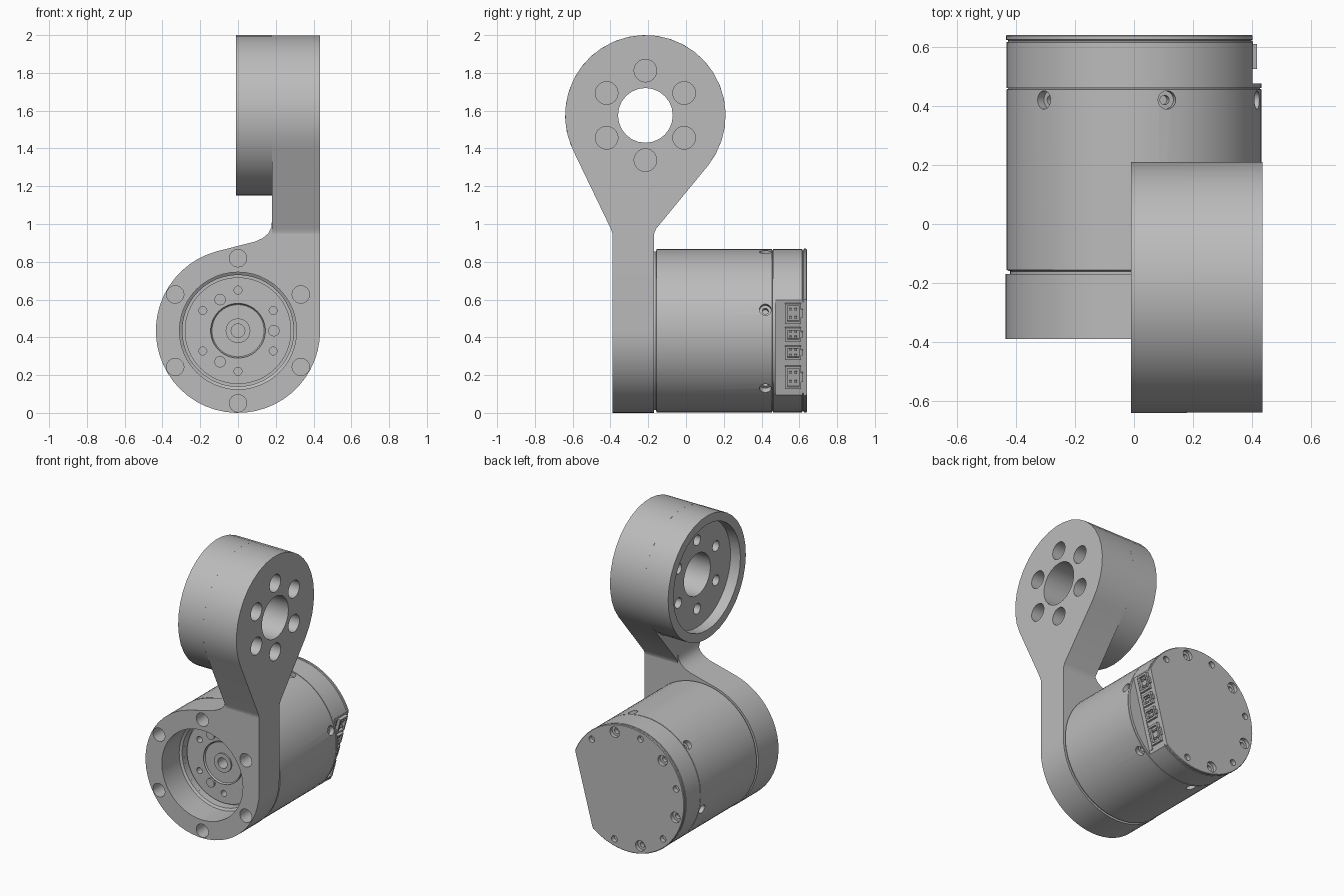
import bpy, bmesh
from math import sin, cos, pi, radians, acos, atan2, hypot
from mathutils import Vector, Matrix

if "Cube" in bpy.data.objects:
    bpy.data.objects.remove(bpy.data.objects["Cube"])

grey = bpy.data.materials.new("machined_grey")
grey.use_nodes = True
grey.diffuse_color = (0.5, 0.5, 0.5, 1)
grey.node_tree.nodes["Principled BSDF"].inputs["Base Color"].default_value = (0.5, 0.5, 0.5, 1)

R = 0.435                                # motor radius and motor axis height
HUB = Vector((0, 0, R))
EYE_Y, EYE_Z, EYE_R = -0.215, 1.575, 0.425
ARM_IN, ARM_OUT = 0.18, R                # arm thickness along x
FRONT, BACK = -0.39, -0.17               # clamp plate along y
Y = Vector((0, 1, 0))
X = Vector((1, 0, 0))


def finish(bm, name):
    bmesh.ops.remove_doubles(bm, verts=bm.verts, dist=1e-5)
    bmesh.ops.recalc_face_normals(bm, faces=bm.faces)
    mesh = bpy.data.meshes.new(name)
    bm.to_mesh(mesh)
    bm.free()
    ob = bpy.data.objects.new(name, mesh)
    bpy.context.scene.collection.objects.link(ob)
    mesh.materials.append(grey)
    return ob


def arc(cx, cy, r, a, b, n):
    return [(cx + r * cos(a + (b - a) * i / n), cy + r * sin(a + (b - a) * i / n))
            for i in range(n + 1)]


def prism(name, outline, axis, lo, hi):
    """Extrude an outline along x (points are y, z) or y (points are x, z)."""
    bm = bmesh.new()
    verts = [bm.verts.new((lo, p, q) if axis == "x" else (p, lo, q)) for p, q in outline]
    face = bm.faces.new(verts)
    new = bmesh.ops.extrude_face_region(bm, geom=[face])["geom"]
    shift = (X if axis == "x" else Y) * (hi - lo)
    bmesh.ops.translate(bm, vec=shift, verts=[g for g in new if isinstance(g, bmesh.types.BMVert)])
    return finish(bm, name)


def lathe(name, profile, steps):
    """Spin (radius, y) points about the motor axis."""
    bm = bmesh.new()
    verts = [bm.verts.new(HUB + Vector((r, y, 0))) for r, y in profile]
    edges = [bm.edges.new(pair) for pair in zip(verts, verts[1:])]
    bmesh.ops.spin(bm, geom=verts + edges, cent=HUB, axis=Y, angle=2 * pi, steps=steps)
    return finish(bm, name)


def rods(name, items):
    """Many cylinders in one mesh: (start, end, radius)."""
    bm = bmesh.new()
    for a, b, r in items:
        m = Matrix.Translation((a + b) / 2) @ (b - a).to_track_quat("Z", "Y").to_matrix().to_4x4()
        bmesh.ops.create_cone(bm, cap_ends=True, segments=24, radius1=r, radius2=r,
                              depth=(b - a).length, matrix=m)
    return finish(bm, name)


def boxes(name, items, matrix):
    """Many boxes in one mesh: (centre, size), placed by a matrix."""
    bm = bmesh.new()
    for c, s in items:
        m = matrix @ Matrix.Translation(c) @ Matrix.Diagonal((*s, 1))
        bmesh.ops.create_cube(bm, size=1, matrix=m)
    return finish(bm, name)


def cut(target, cutter, keep=False):
    mod = target.modifiers.new("cut", "BOOLEAN")
    mod.operation, mod.solver, mod.object, mod.use_self = "DIFFERENCE", "EXACT", cutter, True
    deps = bpy.context.evaluated_depsgraph_get()
    mesh = bpy.data.meshes.new_from_object(target.evaluated_get(deps))
    target.modifiers.clear()
    target.data = mesh
    if not keep:
        bpy.data.objects.remove(cutter)


def polar(r, degrees, y):
    """Point around the motor axis."""
    a = radians(degrees)
    return HUB + Vector((r * cos(a), y, r * sin(a)))


def eye(r, degrees, x):
    """Point around the upper eye axis."""
    a = radians(degrees)
    return Vector((x, EYE_Y + r * cos(a), EYE_Z + r * sin(a)))


# Clamp plate around the motor, with the neck rising on one side
outline = arc(0, R, R, 0, -radians(255), 36)
outline += [(0.09, 0.907), (0.13, 0.925), (0.16, 0.95), (0.176, 0.98), (ARM_IN, 1.02),
            (ARM_IN, 1.05), (ARM_OUT, 1.05)]
clamp = prism("clamp_plate", outline, "y", FRONT, BACK)
bore = [(polar(0, 0, -0.5), polar(0, 0, 0), 0.3)]
cut(clamp, lathe("bore_cutter", [(0, -0.5), (0.31, -0.5), (0.31, -0.2), (0.295, -0.19),
                                 (0.295, 0), (0, 0)], 48))
cut(clamp, rods("clamp_bolt_cutter", [(polar(0.384, a, -0.5), polar(0.384, a, -0.27), 0.046)
                                      for a in range(30, 390, 60)]))

# Teardrop arm: tangent lines from the neck to the eye circle
def tangent(y, z, side):
    dy, dz = y - EYE_Y, z - EYE_Z
    return atan2(dz, dy) + side * acos(EYE_R / hypot(dy, dz))

start = tangent(BACK, 0.95, 1)
stop = tangent(FRONT, 0.95, -1) + 2 * pi
outline = [(FRONT, 0.93), (BACK, 0.93), (BACK, 0.945), (BACK + 0.012, 0.975)]
outline += arc(EYE_Y, EYE_Z, EYE_R, start, stop, 24) + [(FRONT - 0.008, 0.975), (FRONT, 0.95)]
arm = prism("teardrop_arm", outline, "x", ARM_IN, ARM_OUT)
ring = prism("eye_ring", arc(EYE_Y, EYE_Z, EYE_R, start, start + 2 * pi, 36)[:-1],
             "x", -0.01, ARM_IN)

# Eye openings: through hole, outer counterbores, inner recess and its bolt holes
hole = rods("eye_hole_cutter", [(eye(0, 0, -0.2), eye(0, 0, 0.6), 0.145)])
cut(ring, hole, keep=True)
cut(arm, hole)
angles = range(30, 390, 60)
cut(arm, rods("eye_bolt_cutter", [(eye(0.237, a, 0.21), eye(0.237, a, 0.6), 0.06) for a in angles]))
outline = arc(EYE_Y, EYE_Z, 0.365, 0, 2 * pi, 40)[:-1]
cut(ring, prism("recess_cutter", outline, "x", -0.2, 0.065))
cut(ring, rods("recess_bolt_cutter", [(eye(0.237, a, 0), eye(0.237, a, 0.15), 0.036) for a in angles]))

# Motor body with output face
body = lathe("motor_body", [
    (0, -0.05), (0.036, -0.05), (0.036, -0.17), (0.065, -0.17), (0.065, -0.16), (0.138, -0.16),
    (0.145, -0.17), (0.145, -0.155), (0.282, -0.155), (0.282, -0.13), (0.295, -0.13),
    (0.295, -0.17), (0.42, -0.17), (0.42, -0.16), (0.432, -0.155), (0.432, 0.456),
    (0.426, 0.457), (0.426, 0.462), (0, 0.462)], 64)
cut(body, rods("output_hole_cutter", [(polar(0.215, a, -0.3), polar(0.215, a, -0.11), 0.021)
                                      for a in angles]))
screws = range(15, 375, 60)
cut(body, rods("side_screw_cutter", [(polar(0.40, a, 0.42), polar(0.5, a, 0.42), 0.031) for a in screws]
               + [(polar(0.37, a, 0.42), polar(0.41, a, 0.42), 0.016) for a in screws]))
rods("output_pins", [(polar(0.19, a, -0.168), polar(0.19, a, -0.1), 0.03) for a in (0, 120, 240)])

# Rear cap with a tilted flat for the sockets
TILT = -15
cap = lathe("rear_cap", [(0, 0.46), (0.432, 0.46), (0.432, 0.615), (0.426, 0.617), (0.426, 0.622),
                         (0.434, 0.624), (0.434, 0.636), (0.43, 0.64), (0, 0.64)], 64)
flat = Matrix.Translation(polar(0.345, TILT, 0)) @ Matrix.Rotation(radians(-TILT), 4, "Y")
cut(cap, boxes("flat_cutter", [((0.25, 0.775, 0), (0.5, 0.6, 1))], flat))
big, small = range(75, 300, 60), range(45, 300, 60)
cut(cap, rods("cap_bolt_cutter", [(polar(0.38, a, 0.615), polar(0.38, a, 0.7), 0.036) for a in big]
              + [(polar(0.38, a, 0.59), polar(0.38, a, 0.62), 0.018) for a in big]
              + [(polar(0.385, a, 0.61), polar(0.385, a, 0.7), 0.022) for a in small]))

# Socket panel, sockets and pins on the flat
boxes("socket_panel", [((0, 0.498, 0), (0.012, 0.022, 0.48))], flat)
sockets = [(0.19, 0.11), (0.075, 0.075), (-0.025, 0.075), (-0.16, 0.125)]
shells = boxes("sockets", [((0, 0.567, t), (0.04, 0.085, h)) for t, h in sockets], flat)
cut(shells, boxes("socket_cutter", [((0.02, 0.567, t), (0.05, 0.06, h - 0.025)) for t, h in sockets], flat))
boxes("socket_pins", [((0, 0.567 + dy, t + dz * h), (0.03, 0.012, 0.012))
                      for t, h in sockets for dy in (-0.014, 0.014) for dz in (-0.2, 0.2)], flat)
boxes("socket_latches", [((0, 0.614, t), (0.03, 0.012, h * 0.4)) for t, h in sockets], flat)

# Smooth curved walls, keep machined edges sharp
bpy.ops.object.select_all(action="DESELECT")
for ob in bpy.context.scene.objects:
    if ob.type == "MESH" and grey.name in ob.data.materials:
        ob.select_set(True)
        bpy.context.view_layer.objects.active = ob
bpy.ops.object.shade_smooth_by_angle(angle=radians(30))
